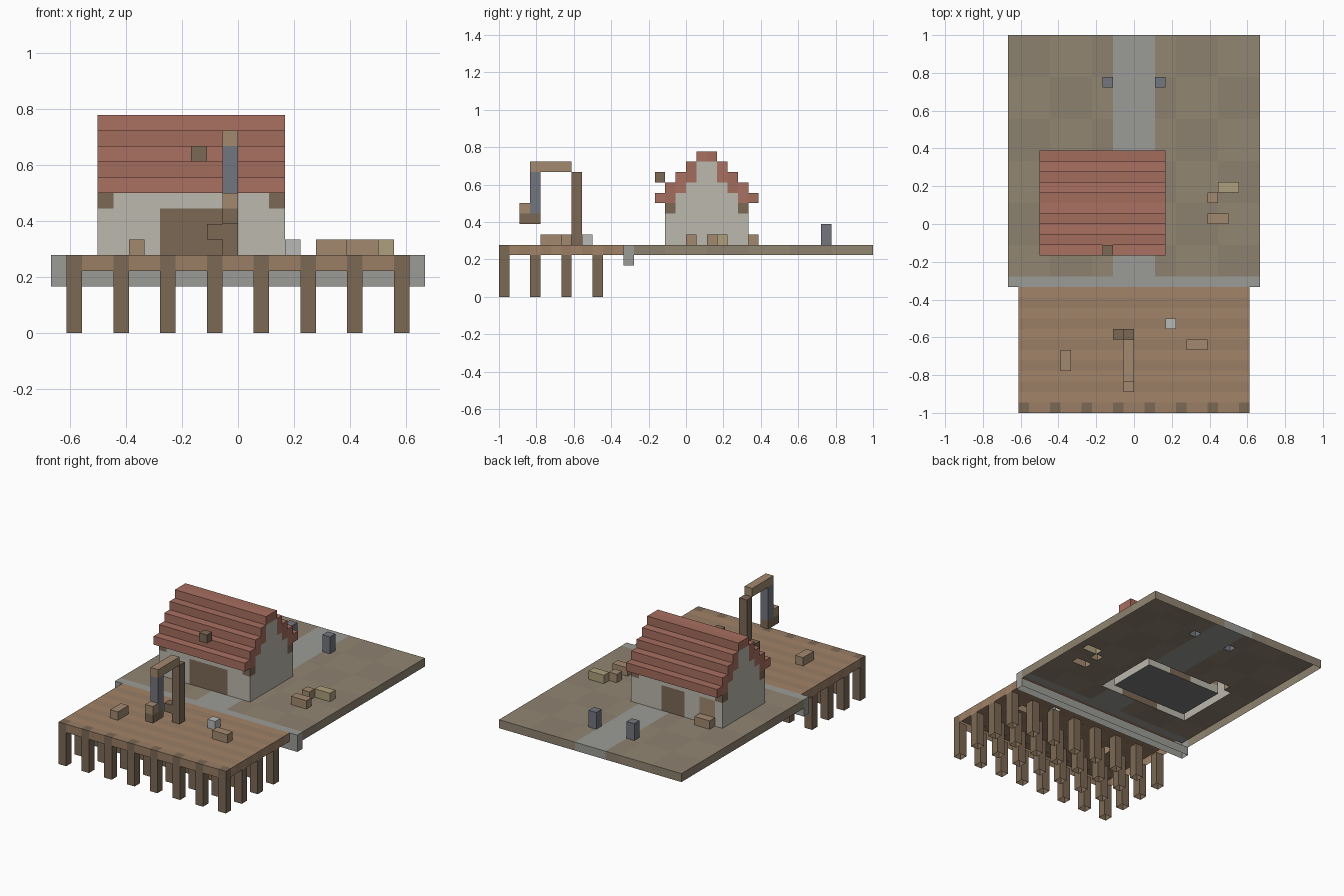
import bpy, bmesh

if "Cube" in bpy.data.objects:
    bpy.data.objects.remove(bpy.data.objects["Cube"])

U = 1 / 18            # block size; grid is 24 x 36 blocks in plan
blocks = {}           # (i, j, k) -> (part, colour)

COLOURS = {
    "earth": (0.29, 0.24, 0.17), "earth_dark": (0.27, 0.22, 0.16),
    "stone": (0.33, 0.33, 0.31), "floor": (0.2, 0.2, 0.21),
    "plank": (0.36, 0.23, 0.14), "plank_dark": (0.32, 0.21, 0.13),
    "timber": (0.20, 0.14, 0.09), "crate": (0.36, 0.25, 0.16),
    "sack": (0.42, 0.35, 0.2), "plaster": (0.50, 0.48, 0.42),
    "tile": (0.40, 0.16, 0.12), "tile_dark": (0.37, 0.15, 0.11),
    "iron": (0.17, 0.18, 0.21), "pale_stone": (0.48, 0.49, 0.47),
}


def box(part, colour, x, y, z):
    """Fill half-open block ranges; colour may be a function of (i, j, k)."""
    for i in range(*x):
        for j in range(*y):
            for k in range(*z):
                c = colour(i, j, k) if callable(colour) else colour
                blocks[i, j, k] = (part, c)


def one(part, colour, i, j, k):
    box(part, colour, (i, i + 1), (j, j + 1), (k, k + 1))


# Ground, paved path, quay edge and jetty
box("ground", lambda i, j, k: "earth" if (i // 4 + j // 4) % 2 else "earth_dark",
    (0, 24), (12, 36), (4, 5))
box("path", "stone", (10, 14), (13, 36), (4, 5))
box("quay_wall", "stone", (0, 24), (12, 13), (3, 5))
box("jetty_deck", lambda i, j, k: "plank" if j % 2 else "plank_dark",
    (1, 23), (0, 12), (4, 5))
for i in range(1, 23, 3):
    for j in (0, 3, 6, 9):
        box("jetty_piles", "timber", (i, i + 1), (j, j + 1), (0, 5 if j == 0 else 4))

# House walls, hollow inside
box("house_floor", "floor", (4, 14), (17, 23), (4, 5))
for j in (16, 23):
    box("house_walls", "plaster", (3, 15), (j, j + 1), (5, 9))
for i in (3, 14):
    box("house_walls", "plaster", (i, i + 1), (17, 23), (5, 9))
    for k in range(9, 13):
        box("house_walls", "plaster", (i, i + 1), (k + 7, 33 - k), (k, k + 1))
    for j in (16, 23):
        one("corner_beams", "timber", i, j, 8)

# Doors and rear window
box("front_gate", "timber", (7, 12), (16, 17), (5, 8))
box("back_door", "timber", (8, 11), (23, 24), (5, 8))
box("back_window", "crate", (4, 6), (23, 24), (6, 8))

# Stepped roof, mirrored about the ridge
for s in range(5):
    for j in (15 + s, 24 - s):
        box("roof", lambda a, b, c: "tile" if b % 2 else "tile_dark",
            (3, 15), (j, j + 1), (9 + s if s in (0, 4) else 8 + s, 10 + s))
one("hoist_beam", "timber", 9, 15, 11)

# Jetty crane with hanging load
box("crane_post", "timber", (11, 12), (7, 8), (5, 12))
box("crane_arm", "crate", (11, 12), (3, 7), (12, 13))
one("crane_winch", "timber", 10, 7, 6)
box("crane_chain", "iron", (11, 12), (3, 4), (8, 12))
box("crane_load", "timber", (11, 12), (2, 4), (7, 8))
one("crane_load", "crate", 11, 2, 8)

# Mooring posts and cargo
for i in (9, 14):
    box("bollards", "iron", (i, i + 1), (31, 32), (5, 7))
for x, y, c in (((5, 6), (4, 6), "crate"), ((17, 19), (6, 7), "crate"),
                ((15, 16), (8, 9), "pale_stone"), ((19, 21), (18, 19), "crate"),
                ((19, 20), (20, 21), "crate"), ((20, 22), (21, 22), "sack"),
                ((4, 6), (24, 25), "crate")):
    box("cargo", c, x, y, (5, 6))

# Face directions; the undersides are left open
SIDES = {
    (1, 0, 0): ((1, 0, 0), (1, 1, 0), (1, 1, 1), (1, 0, 1)),
    (-1, 0, 0): ((0, 1, 0), (0, 0, 0), (0, 0, 1), (0, 1, 1)),
    (0, 1, 0): ((1, 1, 0), (0, 1, 0), (0, 1, 1), (1, 1, 1)),
    (0, -1, 0): ((0, 0, 0), (1, 0, 0), (1, 0, 1), (0, 0, 1)),
    (0, 0, 1): ((0, 0, 1), (1, 0, 1), (1, 1, 1), (0, 1, 1)),
}

materials = {}
for name, rgb in COLOURS.items():
    materials[name] = bpy.data.materials.new(name)
    materials[name].diffuse_color = (*rgb, 1)

# One object per part, with only the exposed block faces
for part in dict.fromkeys(p for p, c in blocks.values()):
    bm, verts = bmesh.new(), {}
    mesh = bpy.data.meshes.new(part)
    slots = list(dict.fromkeys(c for p, c in blocks.values() if p == part))
    for c in slots:
        mesh.materials.append(materials[c])
    for (i, j, k), (p, c) in blocks.items():
        if p != part:
            continue
        for (dx, dy, dz), corners in SIDES.items():
            if (i + dx, j + dy, k + dz) in blocks:
                continue
            loop = []
            for a, b, d in corners:
                key = (i + a, j + b, k + d)
                if key not in verts:
                    verts[key] = bm.verts.new(
                        ((key[0] - 12) * U, (key[1] - 18) * U, key[2] * U))
                loop.append(verts[key])
            bm.faces.new(loop).material_index = slots.index(c)
    bm.to_mesh(mesh)
    bm.free()
    bpy.context.collection.objects.link(bpy.data.objects.new(part, mesh))

for m in bpy.data.materials:
    if m.users and not m.is_grease_pencil:
        m.use_nodes = True
        m.node_tree.nodes["Principled BSDF"].inputs["Base Color"].default_value = m.diffuse_color
